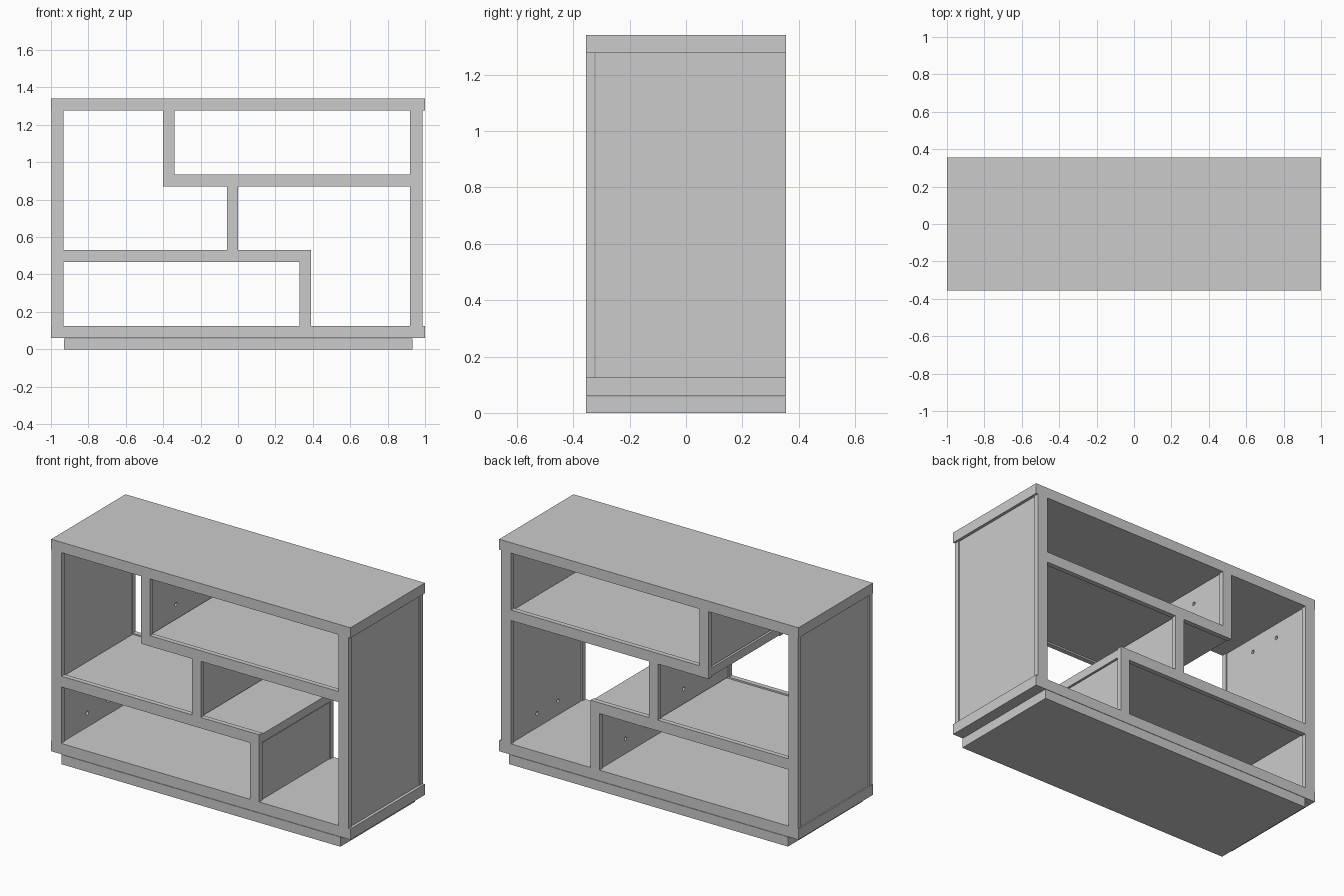
import bpy
import math

cube = bpy.data.objects.get("Cube")
if cube:
    bpy.data.objects.remove(cube, do_unlink=True)

grey = bpy.data.materials.new("plain_grey")
grey.use_nodes = True
colour = (0.6, 0.6, 0.6, 1)
grey.diffuse_color = colour
grey.node_tree.nodes["Principled BSDF"].inputs["Base Color"].default_value = colour

DEPTH = 0.355     # half depth of the cabinet
STRIP = 0.03      # depth of an edging strip
GAP = 0.004       # joint between strip and panel


def box(name, x, y, z):
    """Box spanning three (low, high) ranges."""
    bpy.ops.mesh.primitive_cube_add(
        size=1, location=[(a + b) / 2 for a, b in (x, y, z)])
    ob = bpy.context.object
    ob.name = name
    ob.scale = [b - a for a, b in (x, y, z)]
    bpy.ops.object.transform_apply(location=False, rotation=False, scale=True)
    ob.data.materials.append(grey)
    return ob


def edged_board(name, x, z, inset_x=0.0, inset_z=0.0):
    """Thin panel with a thicker edging strip at the front and the back."""
    inner = DEPTH - STRIP
    panel = box(name + "_panel", (x[0] + inset_x, x[1] - inset_x),
                (GAP - inner, inner), (z[0] + inset_z, z[1] - inset_z))
    box(name + "_front_strip", x, (-DEPTH, -inner), z)
    box(name + "_back_strip", x, (inner, DEPTH), z)
    return panel


def drill(panel, x, heights):
    """Small blind dowel holes around the face at x."""
    for z in heights:
        for y in (-0.1, 0.1):
            bpy.ops.mesh.primitive_cylinder_add(
                vertices=16, radius=0.011, depth=0.04,
                location=(x, y, z), rotation=(0, math.pi / 2, 0))
            cutter = bpy.context.object
            cutter.name = "dowel_hole_cutter"
            cutter.hide_render = True
            cut = panel.modifiers.new("dowel_hole", 'BOOLEAN')
            cut.operation = 'DIFFERENCE'
            cut.solver = 'EXACT'
            cut.object = cutter
            bpy.context.view_layer.objects.active = panel
            bpy.ops.object.modifier_apply(modifier=cut.name)
            bpy.data.objects.remove(cutter, do_unlink=True)


# Carcass: plinth, base and top
full = (-DEPTH, DEPTH)
box("plinth", (-0.93, 0.933), full, (0, 0.058))
box("base_board", (-1, 1), full, (0.06, 0.125))
box("top_board", (-1, 1), full, (1.277, 1.34))

# Side walls
right_wall = edged_board("right_wall", (-0.997, -0.932), (0.125, 1.277), 0.005)
left_wall = edged_board("left_wall", (0.92, 0.987), (0.125, 1.277), 0.005)
drill(right_wall, -0.937, (0.21, 1.19))
drill(left_wall, 0.925, (0.21, 1.19))

# Staggered shelves
edged_board("lower_shelf", (-0.932, 0.39), (0.466, 0.531), 0, 0.007)
edged_board("upper_shelf", (-0.4, 0.92), (0.87, 0.934), 0, 0.007)

# Upright dividers, drilled on the face towards the longer compartment
dividers = (
    ("lower_divider", (0.33, 0.39), (0.125, 0.466), 0),
    ("middle_divider", (-0.06, 0), (0.531, 0.87), 0),
    ("upper_divider", (-0.4, -0.34), (0.934, 1.277), 1),
)
for name, x, z, side in dividers:
    panel = edged_board(name, x, z, 0.005)
    drill(panel, x[side], (z[0] + 0.09, z[1] - 0.09))
